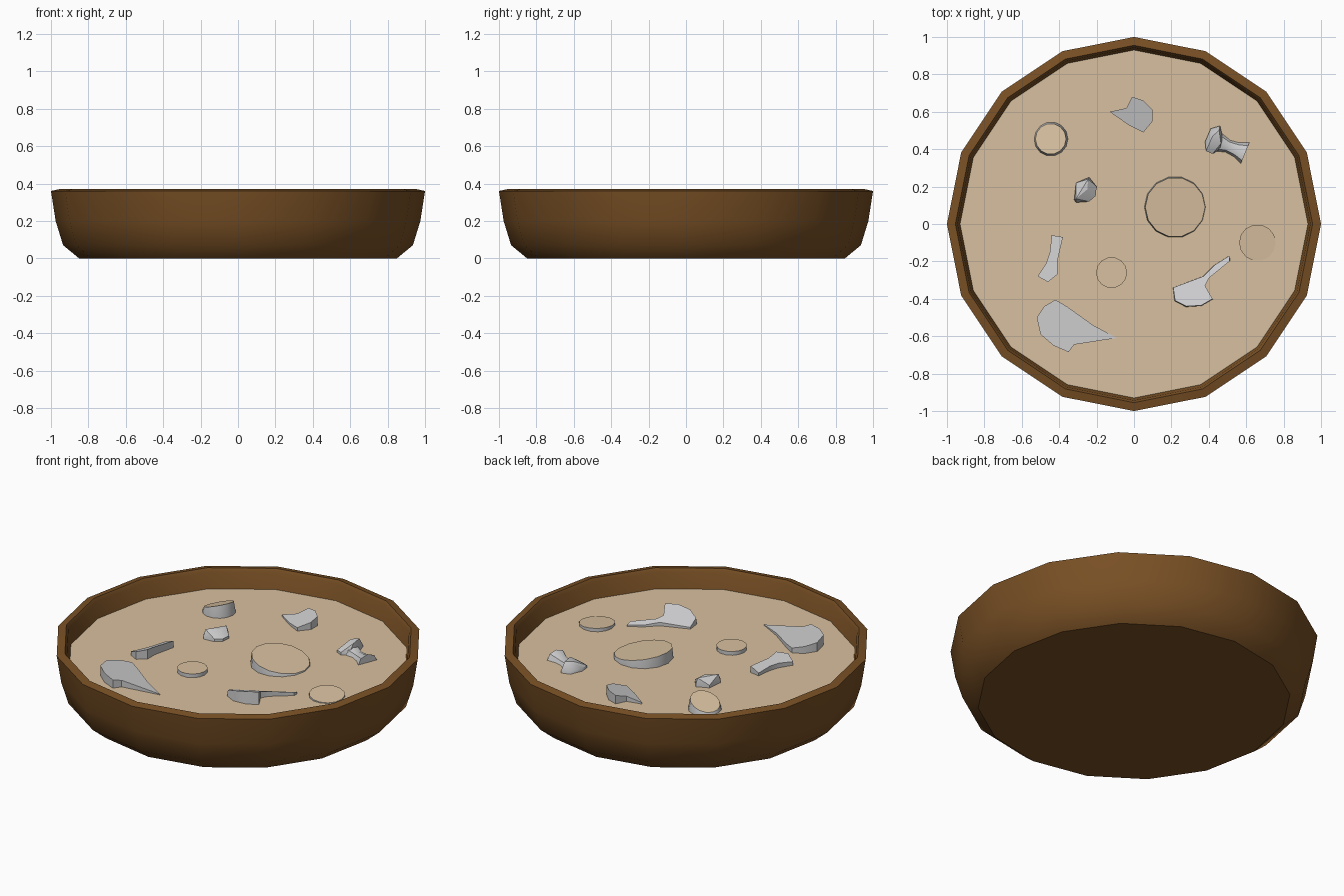
import bpy, bmesh, math

if "Cube" in bpy.data.objects:
    bpy.data.objects.remove(bpy.data.objects["Cube"])

def material(name, rgb):
    m = bpy.data.materials.new(name)
    m.diffuse_color = (*rgb, 1)
    m.use_nodes = True
    m.node_tree.nodes["Principled BSDF"].inputs["Base Color"].default_value = m.diffuse_color
    return m

BROWN = material("wood brown", (0.19, 0.08, 0.018))
TAN = material("soup tan", (0.69, 0.53, 0.35))
GREY = material("mushroom grey", (0.60, 0.60, 0.61))
SOUP_Z = 0.255
SIDES = 16

def finish(bm, name, mats, angle=35):
    bmesh.ops.recalc_face_normals(bm, faces=bm.faces)
    me = bpy.data.meshes.new(name)
    bm.to_mesh(me)
    bm.free()
    for m in mats:
        me.materials.append(m)
    ob = bpy.data.objects.new(name, me)
    bpy.context.collection.objects.link(ob)
    bpy.context.view_layer.objects.active = ob
    ob.select_set(True)
    bpy.ops.object.shade_smooth_by_angle(angle=math.radians(angle))
    ob.select_set(False)
    return ob

def loft(bm, rings):
    """Join rings of points with quads and cap both ends; returns the last cap."""
    vs = [[bm.verts.new(p) for p in r] for r in rings]
    n = len(vs[0])
    for a, b in zip(vs, vs[1:]):
        for i in range(n):
            j = (i + 1) % n
            bm.faces.new((a[i], a[j], b[j], b[i]))
    bm.faces.new(vs[0][::-1])
    return bm.faces.new(vs[-1])

def circle(r, z, n=SIDES):
    return [(r * math.cos(2 * math.pi * i / n), r * math.sin(2 * math.pi * i / n), z) for i in range(n)]

# Bowl: outer wall, rim, inner wall
bm = bmesh.new()
profile = [(0.85, 0), (0.935, 0.07), (0.975, 0.2), (1.0, 0.36), (0.955, 0.37),
           (0.943, 0.35), (0.925, 0.22), (0.87, 0.09)]
loft(bm, [circle(r, z) for r, z in profile])
finish(bm, "bowl", [BROWN])

# Soup surface
bm = bmesh.new()
bm.faces.new([bm.verts.new(p) for p in circle(0.93, SOUP_Z)])
finish(bm, "soup", [TAN])

def disc(name, x, y, r, h, gx, gy, flare, n=14):
    """Slice with a tan cut face, tilted by slopes gx, gy, and a grey skin."""
    def ring(k, dz, tilt):
        return [(x + k * px, y + k * py, SOUP_Z + dz + tilt * (gx * px + gy * py))
                for px, py, _ in circle(r, 0, n)]
    bm = bmesh.new()
    top = loft(bm, [ring(flare, -0.03, 0), ring(flare, 0, 0.3), ring(1, h, 1)])
    top.material_index = 1
    finish(bm, name, [GREY, TAN])

disc("large_slice", 0.22, 0.09, 0.16, 0.035, -0.18, 0.0, 1.03)
disc("tilted_slice", -0.445, 0.455, 0.082, 0.045, 0.35, -0.15, 1.12)
disc("small_slice", -0.12, -0.26, 0.083, 0.022, 0.0, 0.0, 1.0)
disc("edge_slice", 0.66, -0.10, 0.098, 0.012, -0.06, 0.06, 1.0)

def chunk(name, outline, h, gx, gy, bulge=1.0):
    """Grey piece with a sloped cut face rising from the soup."""
    cx = sum(p[0] for p in outline) / len(outline)
    cy = sum(p[1] for p in outline) / len(outline)
    top = [(x, y, SOUP_Z + max(0.002, h + gx * (x - cx) + gy * (y - cy))) for x, y in outline]
    low = [(cx + bulge * (x - cx), cy + bulge * (y - cy), SOUP_Z - 0.03) for x, y in outline]
    bm = bmesh.new()
    loft(bm, [low, top])
    bmesh.ops.triangulate(bm, faces=[f for f in bm.faces if len(f.verts) > 4])
    finish(bm, name, [GREY])

chunk("wide_cap_piece", [(-0.52, -0.50), (-0.48, -0.44), (-0.42, -0.405), (-0.36, -0.44), (-0.22, -0.54),
      (-0.09, -0.61), (-0.16, -0.62), (-0.32, -0.645), (-0.35, -0.685), (-0.43, -0.65), (-0.50, -0.59)],
      0.035, -0.14, -0.10)
chunk("long_stem_piece", [(0.21, -0.34), (0.37, -0.28), (0.43, -0.22), (0.51, -0.17), (0.51, -0.20), (0.40, -0.29),
      (0.38, -0.33), (0.42, -0.40), (0.36, -0.435), (0.28, -0.44), (0.22, -0.41)],
      0.035, 0.2, -0.36, 1.04)
chunk("stem_strip", [(-0.44, -0.06), (-0.38, -0.07), (-0.41, -0.20), (-0.41, -0.27), (-0.46, -0.31),
      (-0.515, -0.28), (-0.47, -0.21), (-0.45, -0.15)], 0.035, 0.35, -0.14)
chunk("back_cap_piece", [(-0.13, 0.60), (-0.04, 0.62), (-0.01, 0.68), (0.05, 0.66), (0.10, 0.61), (0.10, 0.55),
      (0.05, 0.49), (-0.03, 0.53)], 0.035, 0.2, 0.22)

def dome(name, outline, ridge, h):
    """Grey wedge whose faces meet in a raised ridge line."""
    bm = bmesh.new()
    for x, y in outline:
        bm.verts.new((x, y, SOUP_Z - 0.02))
        bm.verts.new((x, y, SOUP_Z + 0.015))
    for x, y in ridge:
        bm.verts.new((x, y, SOUP_Z + h))
    bmesh.ops.convex_hull(bm, input=bm.verts)
    finish(bm, name, [GREY], 30)

# Small wedge, and the whole mushroom made of a cap and a stem
dome("small_wedge", [(-0.32, 0.13), (-0.31, 0.22), (-0.24, 0.25), (-0.20, 0.20), (-0.205, 0.15), (-0.24, 0.12), (-0.31, 0.115)],
     [(-0.31, 0.135), (-0.245, 0.24), (-0.25, 0.185)], 0.05)
dome("mushroom_cap", [(0.38, 0.44), (0.41, 0.51), (0.46, 0.525), (0.475, 0.46), (0.46, 0.40), (0.42, 0.375), (0.385, 0.39)],
     [(0.42, 0.47), (0.455, 0.50), (0.465, 0.43)], 0.06)

# Stem: waisted half-round running out from the cap
bm = bmesh.new()
ax, ay = math.cos(math.radians(-22)), math.sin(math.radians(-22))
rings = []
for t, r in [(0, 0.05), (0.05, 0.034), (0.10, 0.04), (0.15, 0.06)]:
    rings.append([(0.455 + ax * t - ay * r * math.cos(a), 0.435 + ay * t + ax * r * math.cos(a),
                   SOUP_Z + 0.8 * r * math.sin(a)) for a in [k * math.pi / 4 for k in range(8)]])
loft(bm, rings)
finish(bm, "mushroom_stem", [GREY], 40)
